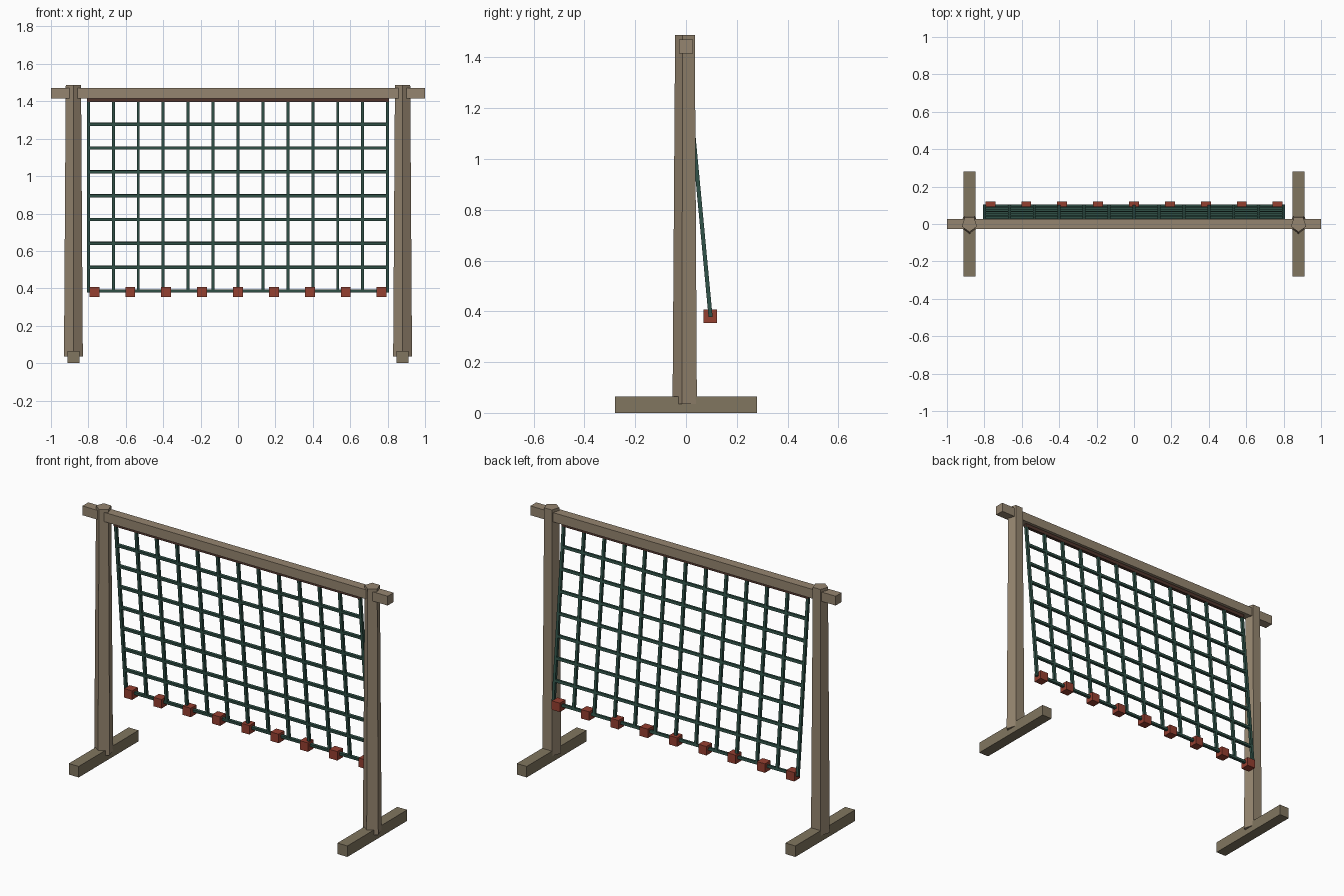
import bpy, bmesh, math
from mathutils import Matrix, Vector

if "Cube" in bpy.data.objects:
    bpy.data.objects.remove(bpy.data.objects["Cube"])


def material(name, rgb):
    m = bpy.data.materials.new(name)
    m.diffuse_color = (*rgb, 1)
    m.use_nodes = True
    m.node_tree.nodes["Principled BSDF"].inputs["Base Color"].default_value = m.diffuse_color
    return m


WOOD = material("wood", (0.30, 0.235, 0.16))
DARK_WOOD = material("dark_wood", (0.22, 0.18, 0.115))
NET = material("net_green", (0.03, 0.085, 0.065))
ROPE = material("head_rope_brown", (0.08, 0.035, 0.025))
RED = material("weight_red", (0.30, 0.05, 0.03))


def finish(name, bm, mat):
    me = bpy.data.meshes.new(name)
    bm.to_mesh(me)
    bm.free()
    me.materials.append(mat)
    ob = bpy.data.objects.new(name, me)
    bpy.context.collection.objects.link(ob)
    return ob


def add_box(bm, centre, size, tilt=0.0):
    m = (Matrix.Translation(centre) @ Matrix.Rotation(tilt, 4, 'X')
         @ Matrix.Diagonal((*size, 1)))
    bmesh.ops.create_cube(bm, size=1, matrix=m)


def box(name, centre, size, mat):
    bm = bmesh.new()
    add_box(bm, centre, size)
    return finish(name, bm, mat)


# Tapered five-sided posts on cross feet
for side, sx in (("left", -1), ("right", 1)):
    bm = bmesh.new()
    z0, z1 = 0.035, 1.488
    bmesh.ops.create_cone(
        bm, cap_ends=True, segments=5, radius1=0.053, radius2=0.043, depth=z1 - z0,
        matrix=Matrix.Translation((sx * 0.88, 0, (z0 + z1) / 2)))
    # turn so one corner faces the front
    low = min((v.co - Vector((sx * 0.88, 0, v.co.z)) for v in bm.verts), key=lambda d: d.y)
    turn = -math.pi / 2 - math.atan2(low.y, low.x)
    bmesh.ops.rotate(bm, verts=bm.verts, cent=(sx * 0.88, 0, 0),
                     matrix=Matrix.Rotation(turn, 3, 'Z'))
    finish(side + "_post", bm, WOOD)
    box(side + "_foot", (sx * 0.88, 0, 0.0325), (0.065, 0.56, 0.065), DARK_WOOD)

# Top beam
box("top_beam", (0, 0, 1.443), (2.0, 0.055, 0.055), WOOD)

# Hanging net, leaning backward toward the bottom
top, bottom = Vector((0, 0.0, 1.405)), Vector((0, 0.096, 0.386))
lean = math.atan2(bottom.y - top.y, top.z - bottom.z)
length = (top - bottom).length
T = 0.016
bm = bmesh.new()
for i in range(13):
    mid = (top + bottom) / 2
    mid.x = -0.8 + 1.6 * i / 12
    add_box(bm, mid, (T, T, length), lean)
for j in range(1, 9):
    add_box(bm, top.lerp(bottom, j / 8), (1.6 + T, T, T), lean)
finish("net", bm, NET)

# Rope that ties the net to the beam
box("head_rope", top, (1.6 + T, 0.02, 0.02), ROPE)

# Weights along the lower edge
for i in range(9):
    box(f"net_weight_{i + 1}", (-0.768 + 0.192 * i, 0.095, 0.381),
        (0.053, 0.053, 0.053), RED)
